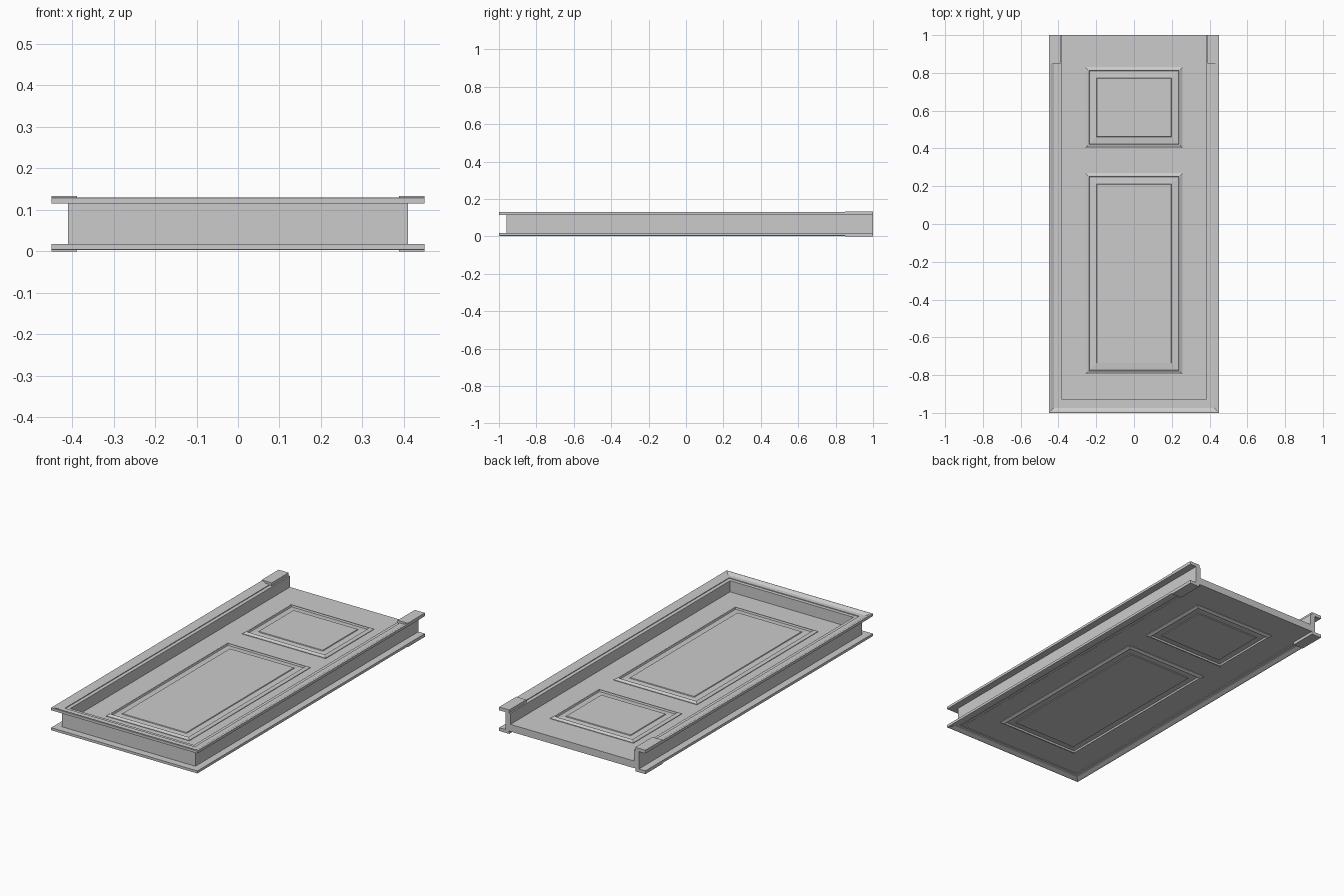
import bpy, bmesh

if "Cube" in bpy.data.objects:
    bpy.data.objects.remove(bpy.data.objects["Cube"])

MID = 0.0665            # mid height of the lying door frame
SLAB_LO, SLAB_HI = 0.015, 0.055

paint = bpy.data.materials.new("grey_paint")
paint.diffuse_color = (0.6, 0.6, 0.6, 1)
paint.use_nodes = True
paint.node_tree.nodes["Principled BSDF"].inputs["Base Color"].default_value = paint.diffuse_color


def finish(name, bm):
    bmesh.ops.recalc_face_normals(bm, faces=bm.faces)
    me = bpy.data.meshes.new(name)
    bm.to_mesh(me)
    bm.free()
    me.materials.append(paint)
    ob = bpy.data.objects.new(name, me)
    bpy.context.collection.objects.link(ob)
    return ob


def box(name, x0, x1, y0, y1, z0, z1):
    bm = bmesh.new()
    bmesh.ops.create_cube(bm, size=1)
    for v in bm.verts:
        v.co.x = (x0 + x1) / 2 + v.co.x * (x1 - x0)
        v.co.y = (y0 + y1) / 2 + v.co.y * (y1 - y0)
        v.co.z = (z0 + z1) / 2 + v.co.z * (z1 - z0)
    return finish(name, bm)


def u_sweep(name, profile, end_y):
    """Mitred three-sided surround; profile is (inset, z) from the outer edge."""
    bm = bmesh.new()
    rings = []
    for i in range(4):
        ring = []
        for inset, z in profile:
            x, y = 0.45 - inset, -1 + inset
            co = [(-x, end_y), (-x, y), (x, y), (x, end_y)][i]
            ring.append(bm.verts.new((*co, z)))
        rings.append(ring)
    n = len(profile)
    for a, b in zip(rings, rings[1:]):
        for k in range(n):
            bm.faces.new((a[k], a[(k + 1) % n], b[(k + 1) % n], b[k]))
    bm.faces.new(rings[0])
    bm.faces.new(rings[-1])
    return finish(name, bm)


def raised_panel(name, x0, x1, y0, y1, base, side):
    """Moulded rim, sloped border and raised field, as nested rectangles."""
    steps = [(0, -0.002), (0, 0.003), (0.013, 0.010), (0.018, 0.010),
             (0.021, 0.001), (0.058, 0.004), (0.060, 0.008)]
    bm = bmesh.new()
    rings = []
    for d, h in steps:
        z = base + side * h
        rings.append([bm.verts.new(c) for c in (
            (x0 + d, y0 + d, z), (x1 - d, y0 + d, z),
            (x1 - d, y1 - d, z), (x0 + d, y1 - d, z))])
    for a, b in zip(rings, rings[1:]):
        for k in range(4):
            bm.faces.new((a[k], a[(k + 1) % 4], b[(k + 1) % 4], b[k]))
    bm.faces.new(rings[-1])
    bm.faces.new(rings[0])
    return finish(name, bm)


# Door slab and jamb lining
box("door_slab", -0.38, 0.38, -0.93, 1, SLAB_LO, SLAB_HI)
u_sweep("jamb", [(0.04, 0.016), (0.04, 0.117), (0.07, 0.117), (0.07, 0.016)], 1)

# Casing with a raised back band on both faces
casing = [(0, 0.115), (0, 0.129), (0.004, 0.130), (0.008, 0.130),
          (0.026, 0.121), (0.05, 0.121), (0.05, 0.115)]
u_sweep("top_casing", casing, 0.85)
u_sweep("bottom_casing", [(d, 2 * MID - z) for d, z in casing], 0.85)

# Plinth blocks at the foot of each casing leg
for label, s in (("left", -1), ("right", 1)):
    xs = sorted((s * 0.388, s * 0.45))
    box(label + "_top_plinth", *xs, 0.85, 1, 0.115, 0.133)
    box(label + "_bottom_plinth", *xs, 0.85, 1, 0, 0.018)

# Raised panels on both faces of the slab
for face, base, side in (("top", SLAB_HI, 1), ("bottom", SLAB_LO, -1)):
    raised_panel(face + "_small_panel", -0.257, 0.257, 0.403, 0.83, base, side)
    raised_panel(face + "_large_panel", -0.257, 0.257, -0.795, 0.27, base, side)
